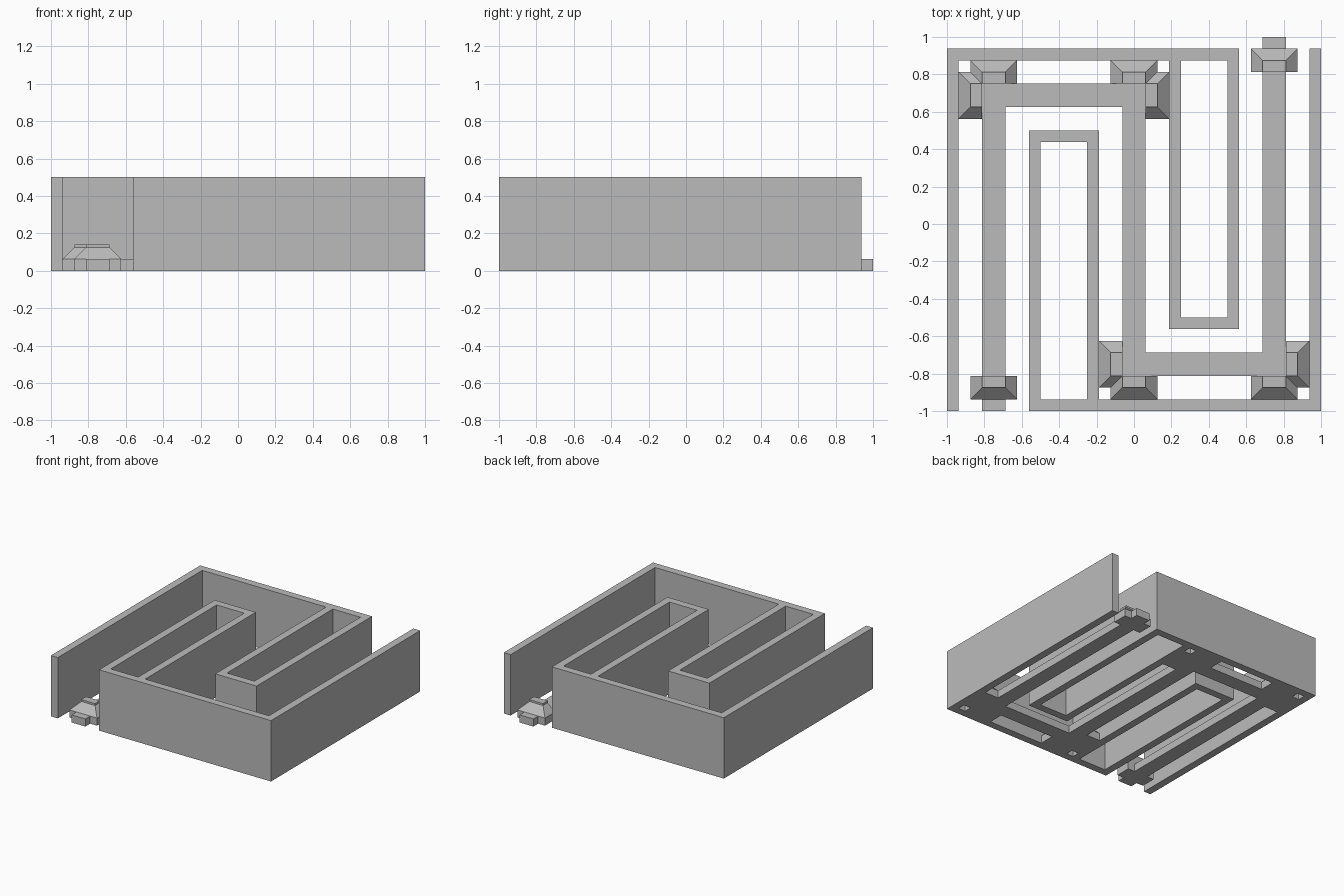
import bpy, bmesh
from mathutils import Vector, Matrix
from math import radians

if "Cube" in bpy.data.objects:
    bpy.data.objects.remove(bpy.data.objects["Cube"])

U = 0.0625  # basic module: wall thickness

grey = bpy.data.materials.new("plain_grey")
grey.diffuse_color = (0.5, 0.5, 0.5, 1)
grey.use_nodes = True
grey.node_tree.nodes["Principled BSDF"].inputs["Base Color"].default_value = grey.diffuse_color


def finish(name, bm):
    bmesh.ops.recalc_face_normals(bm, faces=bm.faces)
    me = bpy.data.meshes.new(name)
    bm.to_mesh(me)
    bm.free()
    me.materials.append(grey)
    ob = bpy.data.objects.new(name, me)
    bpy.context.collection.objects.link(ob)
    return ob


def ribbon(name, path, width, height):
    """Upright strip of given width following a right-angled centre line."""
    pts = [Vector(p) for p in path]
    dirs = [(b - a).normalized() for a, b in zip(pts, pts[1:])]
    norms = [Vector((-d.y, d.x)) for d in dirs]
    bm = bmesh.new()
    rings = []
    for i, p in enumerate(pts):
        if i == 0:
            off = norms[0]
        elif i == len(pts) - 1:
            off = norms[-1]
        else:
            off = norms[i - 1] + norms[i]  # mitre of a right angle
        left, right = p + off * width / 2, p - off * width / 2
        rings.append([bm.verts.new((q.x, q.y, z)) for q, z in
                      ((left, 0), (right, 0), (right, height), (left, height))])
    for a, b in zip(rings, rings[1:]):
        for k in range(4):
            bm.faces.new((a[k], a[(k + 1) % 4], b[(k + 1) % 4], b[k]))
    bm.faces.new(rings[0])
    bm.faces.new(rings[-1])
    return finish(name, bm)


def hood(name, x, y, angle):
    """Half-hipped bracket: square foot, sloped sides, thin cap, flat back."""
    bm = bmesh.new()
    rings = []
    for depth, half, z in ((2 * U, 2 * U, 0), (2 * U, 2 * U, U),
                           (U, U, 2 * U), (U, U, 2.25 * U)):
        rings.append([bm.verts.new(c) for c in
                      ((0, -half, z), (depth, -half, z), (depth, half, z), (0, half, z))])
    for a, b in zip(rings, rings[1:]):
        for k in range(4):
            bm.faces.new((a[k], a[(k + 1) % 4], b[(k + 1) % 4], b[k]))
    bm.faces.new(rings[0])
    bm.faces.new(rings[-1])
    bm.transform(Matrix.Translation((x, y, 0)) @ Matrix.Rotation(radians(angle), 4, 'Z'))
    return finish(name, bm)


# Tall winding walls: the second is the first turned half around the wall centre
wall = [(-0.96875, -1), (-0.96875, 0.90625), (0.53125, 0.90625),
        (0.53125, -0.53125), (0.21875, -0.53125), (0.21875, 0.875)]
ribbon("back_wall", wall, U, 0.5)
ribbon("front_wall", [(-x, -U - y) for x, y in wall], U, 0.5)

# Low rail winding between the walls
ribbon("floor_rail", [(-0.75, -1), (-0.75, 0.6875), (0, 0.6875),
                      (0, -0.75), (0.75, -0.75), (0.75, 1)], 2 * U, U)

# Brackets at both rail ends
hood("front_end_bracket", -0.75, -0.8125, -90)
hood("back_end_bracket", 0.75, 0.8125, 90)

# Bracket pairs on the outside of every rail corner
for label, x, y, side, up in (("back_left", -0.75, 0.6875, -1, 1),
                              ("back_middle", 0, 0.6875, 1, 1),
                              ("front_middle", 0, -0.75, -1, -1),
                              ("front_right", 0.75, -0.75, 1, -1)):
    hood(label + "_side_bracket", x + side * U, y, 0 if side > 0 else 180)
    hood(label + "_end_bracket", x, y + up * U, 90 * up)
